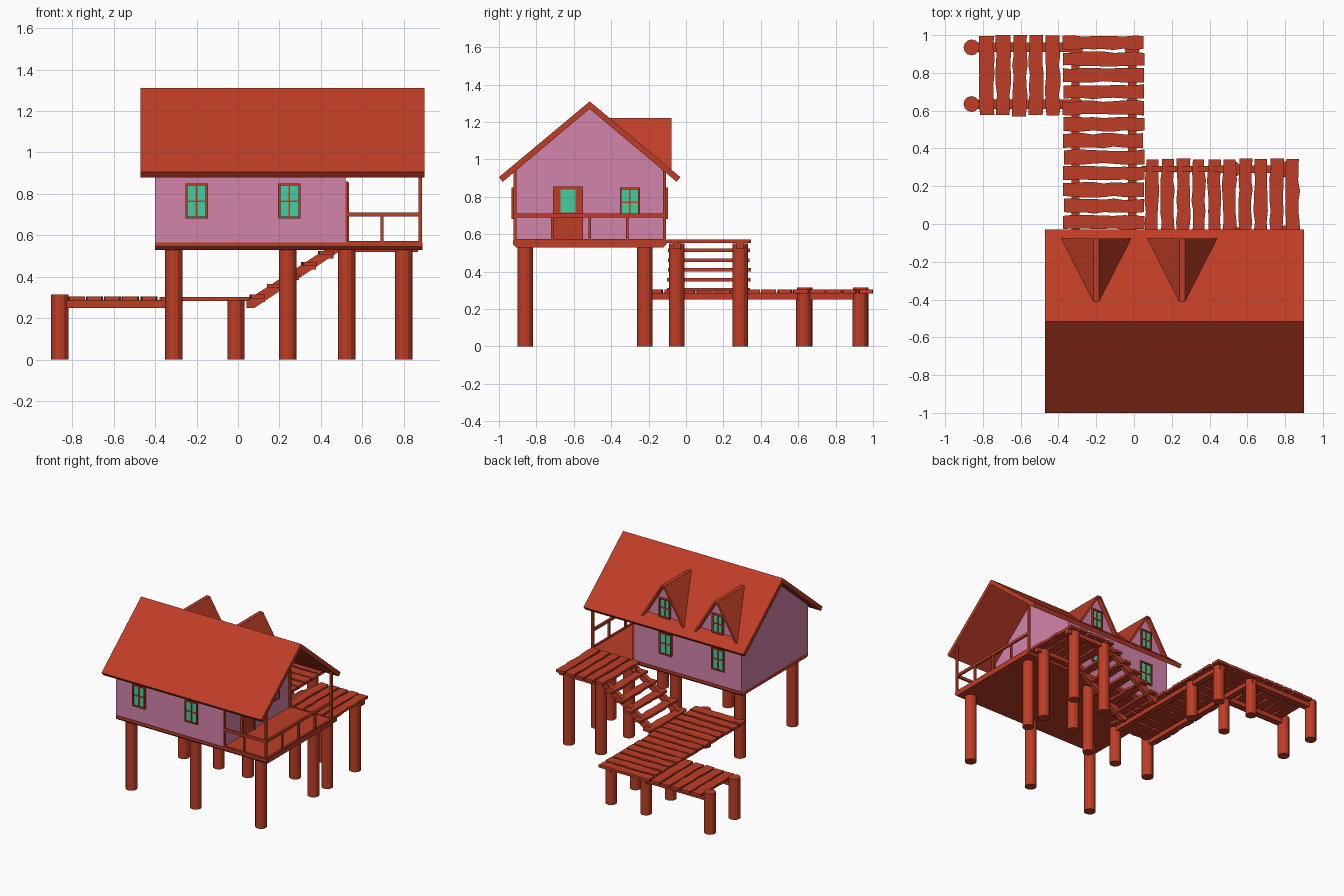
import bpy, bmesh, random
from mathutils import Vector

if "Cube" in bpy.data.objects:
    bpy.data.objects.remove(bpy.data.objects["Cube"])

random.seed(4)


def material(name, rgb):
    m = bpy.data.materials.new(name)
    m.diffuse_color = (*rgb, 1)
    m.use_nodes = True
    m.node_tree.nodes["Principled BSDF"].inputs["Base Color"].default_value = m.diffuse_color
    return m


WOOD = material("red_wood", (0.52, 0.047, 0.019))
PINK = material("pink_wall", (0.65, 0.23, 0.40))
TEAL = material("teal_glass", (0.06, 0.62, 0.36))


def finish(name, bm, mat, recalc=True):
    if recalc:
        bmesh.ops.recalc_face_normals(bm, faces=bm.faces)
    me = bpy.data.meshes.new(name)
    bm.to_mesh(me)
    bm.free()
    me.materials.append(mat)
    ob = bpy.data.objects.new(name, me)
    bpy.context.collection.objects.link(ob)
    return ob


def prism(name, profile, axis, a, b, mat):
    """Extrude a 2D profile along x (profile = y,z) or y (profile = x,z)."""
    bm = bmesh.new()
    put = (lambda p, t: (t, p[0], p[1])) if axis == 'x' else (lambda p, t: (p[0], t, p[1]))
    v0 = [bm.verts.new(put(p, a)) for p in profile]
    v1 = [bm.verts.new(put(p, b)) for p in profile]
    n = len(profile)
    bm.faces.new(v0)
    bm.faces.new(v1)
    for i in range(n):
        bm.faces.new((v0[i], v0[(i + 1) % n], v1[(i + 1) % n], v1[i]))
    return finish(name, bm, mat)


def box(name, x0, x1, y0, y1, z0, z1, mat=WOOD):
    return prism(name, [(x0, z0), (x1, z0), (x1, z1), (x0, z1)], 'y', y0, y1, mat)


def post(name, x, y, top, r=0.042):
    bm = bmesh.new()
    bmesh.ops.create_cone(bm, cap_ends=True, segments=12, radius1=r, radius2=r, depth=top)
    bmesh.ops.translate(bm, verts=bm.verts, vec=(x, y, top / 2))
    return finish(name, bm, WOOD)


def plank(name, along, mid, a, b, top, width=0.07, thick=0.02):
    """Rough board along x or y with uneven edges."""
    bm = bmesh.new()
    rings, n = [], 8
    a += random.uniform(-.005, .005)
    b += random.uniform(-.005, .005)
    for i in range(n + 1):
        t = a + (b - a) * i / n
        lo = mid - width / 2 + random.uniform(-.005, .005)
        hi = mid + width / 2 + random.uniform(-.005, .005)
        pts = [(lo, top - thick), (hi, top - thick), (hi, top), (lo, top)]
        rings.append([bm.verts.new((t, s, z) if along == 'x' else (s, t, z)) for s, z in pts])
    for r, q in zip(rings, rings[1:]):
        for k in range(4):
            bm.faces.new((r[k], r[(k + 1) % 4], q[(k + 1) % 4], q[k]))
    bm.faces.new(rings[0])
    bm.faces.new(rings[-1])
    return finish(name, bm, WOOD)


def window(name, side, c, plane, out, z0, z1, w=0.108):
    """Framed pane with a cross; side 'y' faces +-y, side 'x' faces +-x."""
    def part(n, u0, u1, lo, hi, depth, mat):
        d0, d1 = sorted((plane - out * .01, plane + out * depth))
        if side == 'y':
            box(n, u0, u1, d0, d1, lo, hi, mat)
        else:
            box(n, d0, d1, u0, u1, lo, hi, mat)
    h, f, m = w / 2, 0.01, (z0 + z1) / 2
    part(name + "_glass", c - h + .004, c + h - .004, z0 + .004, z1 - .004, .005, TEAL)
    for s in (-1, 1):
        u = c + s * (h - f / 2)
        part(name + "_jamb", u - f / 2, u + f / 2, z0, z1, .014, WOOD)
    for z in (z0 + f / 2, z1 - f / 2):
        part(name + "_rail", c - h, c + h, z - f / 2, z + f / 2, .014, WOOD)
    part(name + "_mullion", c - .004, c + .004, z0, z1, .010, WOOD)
    part(name + "_crossbar", c - h, c + h, m - .004, m + .004, .010, WOOD)


# House body, roof and floor
prism("house_walls", [(-.92, .555), (-.11, .555), (-.11, .93), (-.515, 1.272), (-.92, .93)],
      'x', -.40, .52, PINK)
prism("main_roof", [(-.515, 1.31), (-1.0, .905), (-.98, .88), (-.515, 1.27), (-.05, .88), (-.03, .905)],
      'x', -.47, .90, WOOD)
prism("house_floor", [(-.91, .53), (-.12, .53), (-.105, .545), (-.105, .565), (-.925, .565), (-.925, .545)],
      'x', -.40, .89, WOOD)

# Windows and door
for x in (-.20, .248):
    window("front_window", 'y', x, -.92, -1, .68, .85)
    window("back_window", 'y', x, -.11, 1, .68, .85)
window("porch_window", 'x', -.30, .52, 1, .69, .85)
box("door", .51, .528, -.71, -.55, .565, .855)
for y in (-.71, -.562):
    box("door_jamb", .51, .535, y, y + .012, .565, .855)
box("door_head", .51, .535, -.71, -.55, .843, .855)
box("door_glass", .52, .532, -.67, -.59, .715, .84, TEAL)

# Dormers on the back slope
for cx in (-.20, .255):
    bm = bmesh.new()
    yf, yb, top = -.078, -.41, 1.222
    L, LT, RT, R, LB, RB = [bm.verts.new(p) for p in (
        (cx - .187, yf, .94), (cx - .015, yf, top), (cx + .015, yf, top),
        (cx + .187, yf, .94), (cx - .015, yb, top), (cx + .015, yb, top))]
    for f in ((L, LT, LB), (LT, RT, RB, LB), (RT, R, RB)):
        bm.faces.new(f)
    bm.normal_update()
    for f in bm.faces:
        if f.normal.z < 0:
            f.normal_flip()
    roof = finish("dormer_roof", bm, WOOD, recalc=False)
    mod = roof.modifiers.new("thickness", 'SOLIDIFY')
    mod.thickness, mod.offset = .016, -1
    bm = bmesh.new()
    a, b, c, d = [bm.verts.new(p) for p in (
        (cx - .175, -.11, .935), (cx + .175, -.11, .935), (cx, -.11, 1.212), (cx, -.40, 1.205))]
    for f in ((a, b, c), (a, c, d), (b, c, d), (a, b, d)):
        bm.faces.new(f)
    finish("dormer_wall", bm, PINK)
    window("dormer_window", 'y', cx, -.11, 1, .965, 1.115, .095)

# Porch posts and railing
for y in (-.915, -.115):
    box("porch_post", .872, .888, y - .008, y + .008, .56, .94)
for z0, z1 in ((.565, .573), (.69, .71)):
    box("porch_side_rail", .872, .888, -.92, -.11, z0, z1)
    box("porch_front_rail", .52, .888, -.923, -.907, z0, z1)
for y in (-.715, -.515, -.315):
    box("side_baluster", .873, .887, y - .007, y + .007, .565, .70)
box("front_baluster", .688, .702, -.922, -.908, .565, .70)
for y in (-.915, -.115):
    box("wall_corner_post", .518, .532, y - .008, y + .008, .56, .86)

# House stilts
for x in (-.31, .24, .80):
    for y in (-.86, -.22):
        post("house_stilt", x, y, .54)

# Upper deck beside the porch
for y in (-.05, .29):
    for x in (.525, .80):
        post("deck_stilt", x, y, .55)
    box("deck_beam", .45, .87, y - .02, y + .02, .52, .552)
for i in range(5):
    plank("deck_plank", 'y', .505 + .0835 * i, -.10, .345, .572)

# Stairs down to the pier
for y in (-.05, .29):
    prism("stair_stringer", [(.04, .25), (.08, .25), (.50, .53), (.45, .55), (.04, .285)],
          'y', y - .016, y + .016, WOOD)
for i in range(5):
    x, z = .095 + .0825 * i, .313 + .0525 * i
    plank("stair_tread", 'y', x, -.10, .345, z, .068, .018)
    for y in (-.05, .29):
        prism("stair_cleat", [(x - .03, z - .018), (x + .035, z - .018), (x + .035, z - .035), (x - .02, z - .035)],
              'y', y - .016, y + .016, WOOD)

# Long lower pier
for x in (-.31, -.01):
    for y in (-.22, .63, .93):
        post("pier_stilt", x, y, .288, .041)
    box("pier_beam", x - .022, x + .022, -.20, .97, .25, .287)
for i in range(14):
    plank("pier_plank", 'x', .96 - .0865 * i, -.375, .052, .303, .072)

# Short pier branching to the left
for y in (.635, .935):
    post("short_pier_stilt", -.86, y, .315)
    box("short_pier_beam", -.86, -.30, y - .025, y + .025, .25, .287)
for i in range(5):
    plank("short_pier_plank", 'y', -.78 + .0875 * i, .575, .997, .305, .074)
